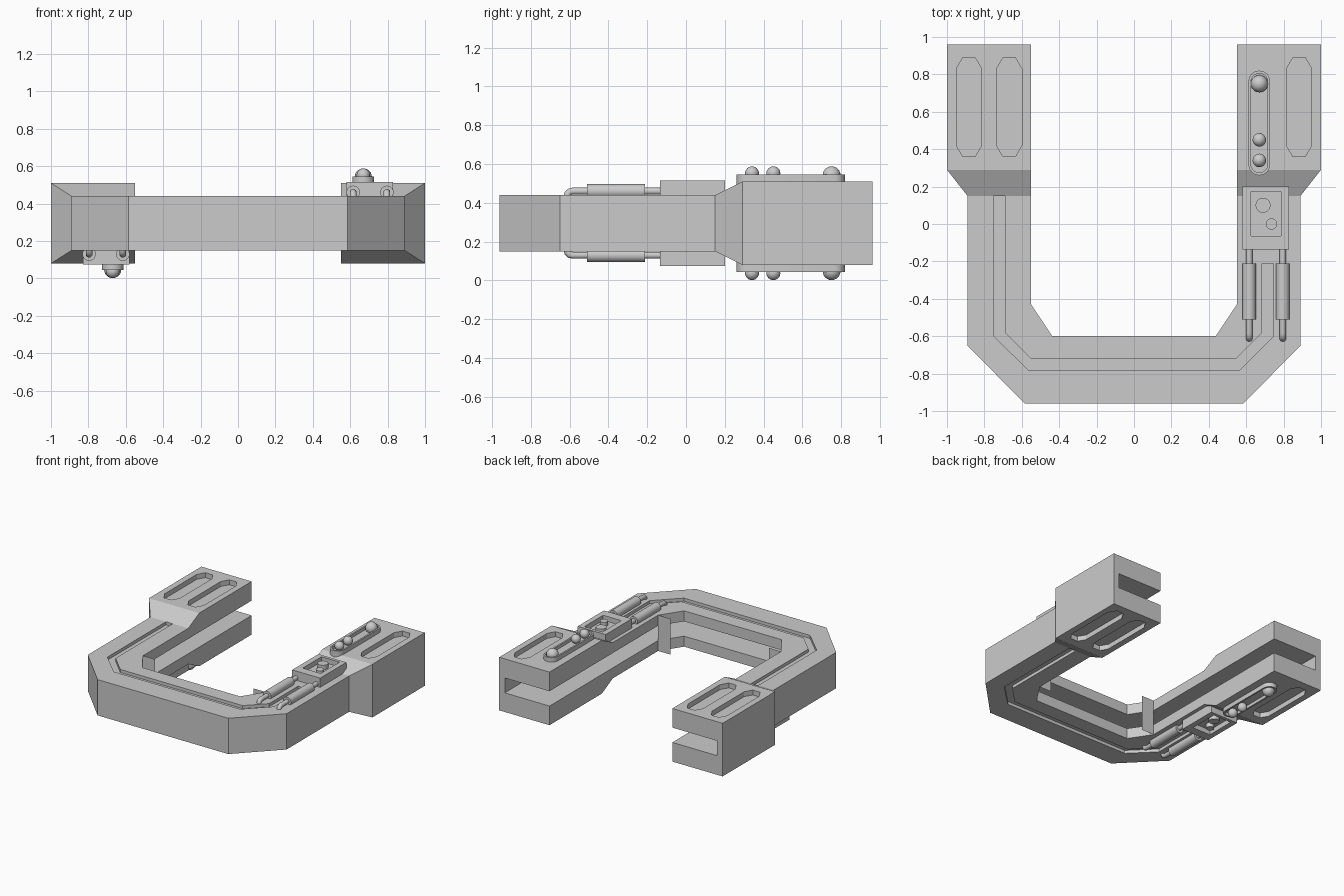
import bpy, bmesh, math
from mathutils import Matrix, Vector

if "Cube" in bpy.data.objects:
    bpy.data.objects.remove(bpy.data.objects["Cube"])

CZ = 0.295
# half turn about the lengthwise axis through the middle of the body
FLIP = Matrix.Translation((0, 0, CZ)) @ Matrix.Rotation(math.pi, 4, 'Y') @ Matrix.Translation((0, 0, -CZ))


def make(name, bm, smooth=False):
    bmesh.ops.recalc_face_normals(bm, faces=bm.faces)
    me = bpy.data.meshes.new(name)
    bm.to_mesh(me)
    bm.free()
    ob = bpy.data.objects.new(name, me)
    bpy.context.collection.objects.link(ob)
    if smooth:
        shade(ob)
    return ob


def select(ob):
    bpy.ops.object.select_all(action='DESELECT')
    ob.select_set(True)
    bpy.context.view_layer.objects.active = ob


def shade(ob):
    select(ob)
    bpy.ops.object.shade_smooth_by_angle(angle=math.radians(35))


def prism(bm, pts, z0, z1, flip=False):
    vs = [bm.verts.new((x, y, z0)) for x, y in pts]
    f = bm.faces.new(vs)
    ext = bmesh.ops.extrude_face_region(bm, geom=[f])['geom']
    new = [g for g in ext if isinstance(g, bmesh.types.BMVert)]
    bmesh.ops.translate(bm, verts=new, vec=(0, 0, z1 - z0))
    if flip:
        bmesh.ops.transform(bm, matrix=FLIP, verts=vs + new)


def rect(x0, x1, y0, y1):
    return [(x0, y0), (x1, y0), (x1, y1), (x0, y1)]


def octagon(x0, x1, y0, y1, cx=0.035, cy=0.06):
    return [(x0 + cx, y0), (x1 - cx, y0), (x1, y0 + cy), (x1, y1 - cy),
            (x1 - cx, y1), (x0 + cx, y1), (x0, y1 - cy), (x0, y0 + cy)]


def capsule(x, r, y0, y1, n=12):
    a = [(x + r * math.cos(math.pi * i / n), y1 - r + r * math.sin(math.pi * i / n)) for i in range(n + 1)]
    b = [(x - r * math.cos(math.pi * i / n), y0 + r - r * math.sin(math.pi * i / n)) for i in range(n + 1)]
    return a + b


def cut(ob, bm):
    cutter = make("cutter", bm)
    cutter.hide_render = True
    m = ob.modifiers.new("cut", 'BOOLEAN')
    m.operation, m.solver, m.object = 'DIFFERENCE', 'EXACT', cutter
    select(ob)
    bpy.ops.object.modifier_apply(modifier=m.name)
    bpy.data.objects.remove(cutter)


def twin(ob):
    c = ob.copy()
    c.data = ob.data.copy()
    c.name = ob.name + "_below"
    c.data.transform(FLIP)
    bpy.context.collection.objects.link(c)


# U-shaped body: C-shaped section lofted round (outer, inner, slot wall, half height)
half = [((1, .96), (.55, .96), (.95, .96), .215),
        ((1, .29), (.55, .29), (.95, .29), .215),
        ((.89, .15), (.55, .15), (.84, .15), .145),
        ((.89, -.65), (.55, -.43), (.84, -.63), .145),
        ((.585, -.96), (.437, -.60), (.565, -.91), .145)]
stations = half + [tuple((-p[0], p[1]) for p in s[:3]) + (s[3],) for s in reversed(half)]
bm = bmesh.new()
rings = []
for o, i, w, h in stations:
    prof = [(o, h), (i, h), (i, .06), (w, .06), (w, -.06), (i, -.06), (i, -h), (o, -h)]
    rings.append([bm.verts.new((p[0], p[1], CZ + z)) for p, z in prof])
for a, b in zip(rings, rings[1:]):
    for k in range(8):
        bm.faces.new((a[k], a[k - 1], b[k - 1], b[k]))
bm.faces.new(rings[0])
bm.faces.new(rings[-1])
body = make("body", bm)

# recessed pads and long groove, on both faces
groove = [(-.75, .15), (-.75, -.60), (-.565, -.78), (.565, -.78), (.745, -.60), (.745, -.21),
          (.685, -.21), (.685, -.58), (.545, -.72), (-.55, -.72), (-.69, -.58), (-.69, .15)]
bm = bmesh.new()
for flip in (False, True):
    for x in (-.95, -.735, .815):
        prism(bm, octagon(x, x + .135, .36, .89), .47, .60, flip)
    prism(bm, groove, .415, .60, flip)
cut(body, bm)

# thin plates at the inner corners
for s in (-1, 1):
    bm = bmesh.new()
    bm.faces.new([bm.verts.new((s * x, -.43, z)) for x, z in ((.55, .15), (.44, .15), (.44, .44), (.55, .44))])
    make("corner_plate", bm)

# raised rail with hollow centre
bm = bmesh.new()
prism(bm, capsule(.67, .058, .26, .82), .49, .545)
rail = make("rail", bm)
bm = bmesh.new()
prism(bm, capsule(.67, .045, .275, .805), .52, .60)
cut(rail, bm)
shade(rail)
twin(rail)

# ball studs in the rail
for y, r in ((.75, .046), (.45, .036), (.34, .036)):
    bm = bmesh.new()
    bmesh.ops.create_uvsphere(bm, u_segments=20, v_segments=12, radius=r,
                              matrix=Matrix.Translation((.67, y, .588 - r)))
    twin(make("ball_stud", bm, True))

# control box with sunken top and two buttons
bm = bmesh.new()
prism(bm, rect(.58, .83, -.135, .20), .40, .515)
box = make("control_box", bm)
bm = bmesh.new()
prism(bm, rect(.625, .787, -.065, .175), .475, .60)
cut(box, bm)
twin(box)
for x, y, r in ((.69, .10, .04), (.735, 0, .03)):
    bm = bmesh.new()
    bmesh.ops.create_cone(bm, cap_ends=True, segments=20, radius1=r, radius2=r, depth=.05,
                          matrix=Matrix.Translation((x, y, .485)))
    twin(make("button", bm, True))

# pistons: thick sleeve on a thin rod that bends down into the body
for x in (.616, .796):
    bm = bmesh.new()
    bmesh.ops.create_cone(bm, cap_ends=True, segments=20, radius1=.036, radius2=.036, depth=.30,
                          matrix=Matrix.Translation((x, -.36, .46)) @ Matrix.Rotation(math.pi / 2, 4, 'X'))
    twin(make("piston_sleeve", bm, True))
    path = [(-.12, .46), (-.585, .46), (-.60, .456), (-.609, .447), (-.613, .43), (-.613, .415)]
    bm = bmesh.new()
    loops = []
    for k, p in enumerate(path):
        q0, q1 = path[max(k - 1, 0)], path[min(k + 1, len(path) - 1)]
        t = Vector((0, q1[0] - q0[0], q1[1] - q0[1])).normalized()
        n = t.cross(Vector((1, 0, 0)))
        loops.append([bm.verts.new(Vector((x, *p)) + .018 * (Vector((1, 0, 0)) * math.cos(a) + n * math.sin(a)))
                      for a in (2 * math.pi * j / 16 for j in range(16))])
    for a, b in zip(loops, loops[1:]):
        for j in range(16):
            bm.faces.new((a[j], a[j - 1], b[j - 1], b[j]))
    bm.faces.new(loops[0])
    bm.faces.new(loops[-1])
    twin(make("piston_rod", bm, True))
